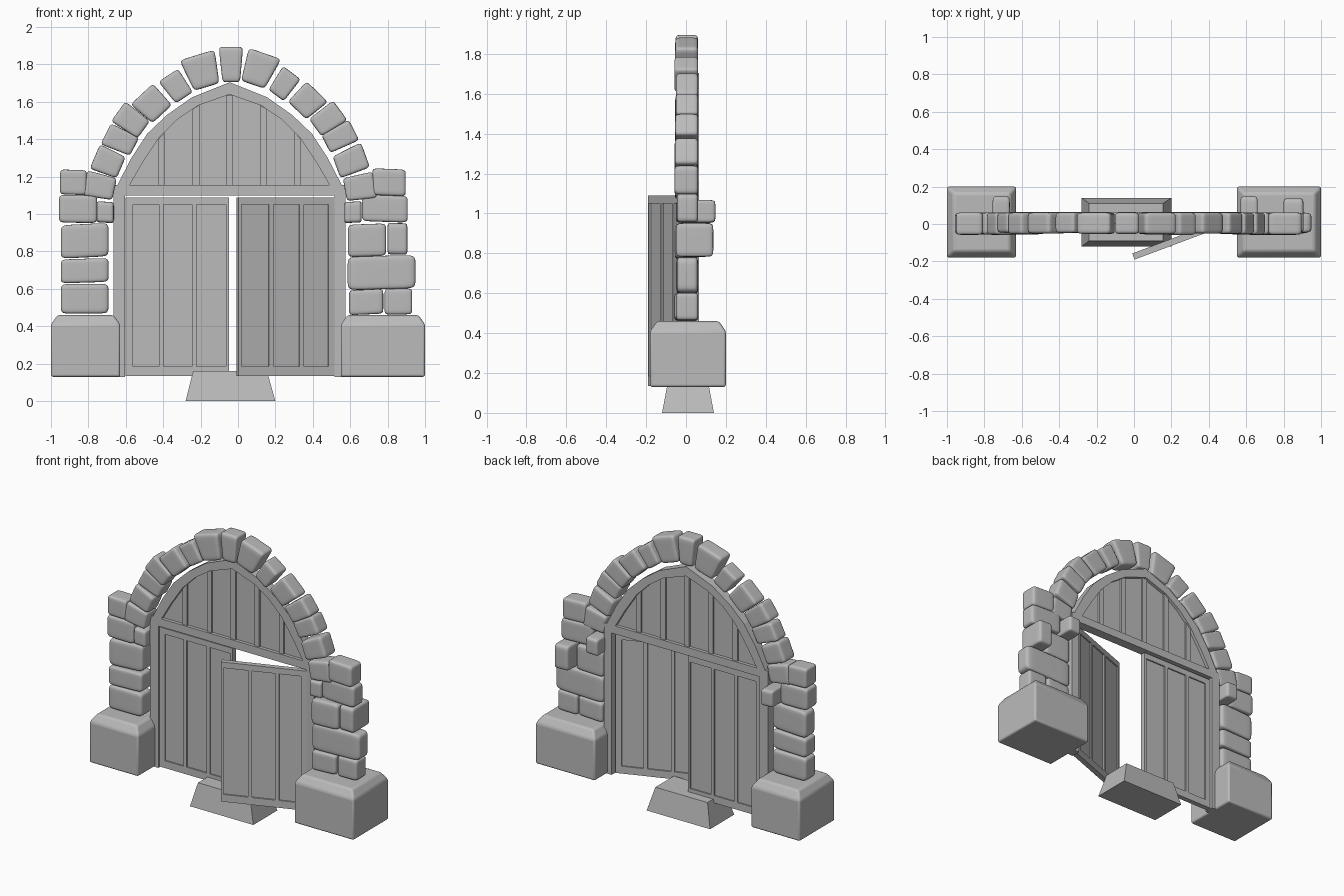
import bpy, bmesh, math, random
from mathutils import Vector, Matrix

if "Cube" in bpy.data.objects:
    bpy.data.objects.remove(bpy.data.objects["Cube"])

random.seed(4)
CX = -0.045                      # centre line of the doorway
grey = bpy.data.materials.new("stone_grey")
grey.diffuse_color = (0.5, 0.5, 0.5, 1)
grey.use_nodes = True
grey.node_tree.nodes["Principled BSDF"].inputs["Base Color"].default_value = grey.diffuse_color


def finish(bm, name, smooth=False, bevel=0):
    bmesh.ops.recalc_face_normals(bm, faces=bm.faces[:])
    mesh = bpy.data.meshes.new(name)
    bm.to_mesh(mesh)
    bm.free()
    mesh.materials.append(grey)
    ob = bpy.data.objects.new(name, mesh)
    bpy.context.collection.objects.link(ob)
    if bevel:
        mod = ob.modifiers.new("bevel", 'BEVEL')
        mod.width, mod.segments = bevel, 3
    if smooth:
        for p in mesh.polygons:
            p.use_smooth = True
    return ob


def box(bm, x0, x1, y0, y1, z0, z1):
    m = Matrix.Translation(((x0 + x1) / 2, (y0 + y1) / 2, (z0 + z1) / 2))
    m = m @ Matrix.Diagonal((x1 - x0, y1 - y0, z1 - z0, 1))
    bmesh.ops.create_cube(bm, size=1, matrix=m)


def stack(bm, rings):
    """Solid through rectangles (x0, x1, y0, y1, z)."""
    loops = [[bm.verts.new(p) for p in ((a, c, z), (b, c, z), (b, d, z), (a, d, z))]
             for a, b, c, d, z in rings]
    bm.faces.new(loops[0])
    bm.faces.new(loops[-1])
    for lo, hi in zip(loops, loops[1:]):
        for i in range(4):
            bm.faces.new((lo[i], lo[i - 1], hi[i - 1], hi[i]))


def prism(bm, pts, y0, y1):
    """Extrude an xz outline along y."""
    front = [bm.verts.new((x, y0, z)) for x, z in pts]
    back = [bm.verts.new((x, y1, z)) for x, z in pts]
    bm.faces.new(front)
    bm.faces.new(back)
    for i in range(len(pts)):
        bm.faces.new((front[i], front[i - 1], back[i - 1], back[i]))


def stone(name, x, z, angle, length, width, taper=0.0, y0=-0.05, y1=0.06):
    """Rounded block: length runs along angle, wider at the outer end."""
    bm = bmesh.new()
    bmesh.ops.create_cube(bm, size=2)
    bmesh.ops.subdivide_edges(bm, edges=bm.edges[:], cuts=9, use_grid_fill=True)
    c, s = math.cos(math.radians(angle)), math.sin(math.radians(angle))
    k = 9
    skew = random.uniform(-0.06, 0.06)
    y0 += random.uniform(-0.008, 0.006)
    for v in bm.verts:
        p = Vector([math.copysign(abs(a) ** 0.6, a) for a in v.co])
        p = p / sum(abs(a) ** k for a in p) ** (1 / k) * 1.02
        u = p.x * length / 2
        w = p.z * width / 2 * (1 + taper * p.x) + skew * u
        v.co = (x + u * c - w * s, (y0 + y1) / 2 + p.y * (y1 - y0) / 2, z + u * s + w * c)
    return finish(bm, name, smooth=True)


# Plinths under each pier
for name, x0, x1 in (("left_plinth", -1.0, -0.63), ("right_plinth", 0.55, 1.0)):
    bm = bmesh.new()
    stack(bm, [(x0, x1, -0.18, 0.2, 0.13), (x0, x1, -0.18, 0.2, 0.41),
               (x0 + 0.035, x1 - 0.035, -0.145, 0.165, 0.46)])
    ob = finish(bm, name, bevel=0.012)
    bpy.context.view_layer.objects.active = ob
    ob.select_set(True)
    bpy.ops.object.shade_smooth_by_angle(angle=math.radians(30))
    ob.select_set(False)

# Doorstep
bm = bmesh.new()
stack(bm, [(-0.28, 0.2, -0.12, 0.14, 0), (-0.24, 0.155, -0.09, 0.11, 0.16)])
finish(bm, "doorstep")

# Pier stones: x0, x1, z0, z1, and back y
piers = [(-0.95, -0.81, 1.105, 1.235, 0.06), (-0.955, -0.755, 0.955, 1.10, 0.06),
         (-0.755, -0.665, 0.955, 1.065, 0.145), (-0.945, -0.695, 0.77, 0.945, 0.06),
         (-0.945, -0.695, 0.635, 0.76, 0.06), (-0.945, -0.695, 0.47, 0.625, 0.06),
         (0.72, 0.895, 1.10, 1.24, 0.06), (0.665, 0.905, 0.96, 1.10, 0.06),
         (0.57, 0.66, 0.955, 1.065, 0.145), (0.59, 0.79, 0.775, 0.945, 0.06),
         (0.80, 0.905, 0.785, 0.95, 0.135), (0.59, 0.945, 0.60, 0.775, 0.06),
         (0.595, 0.775, 0.465, 0.595, 0.06), (0.785, 0.93, 0.465, 0.60, 0.06)]
for i, (x0, x1, z0, z1, back) in enumerate(piers):
    stone(f"pier_stone_{i}", (x0 + x1) / 2, (z0 + z1) / 2, 0, x1 - x0, z1 - z0, y1=back)

# Arch stones: x, z, outward angle, length, width
arch = [(-0.74, 1.15, 168, 0.16, 0.125), (-0.695, 1.278, 157, 0.15, 0.13),
        (-0.63, 1.395, 153, 0.165, 0.115), (-0.572, 1.5, 144, 0.165, 0.12),
        (-0.46, 1.588, 133, 0.15, 0.15), (-0.33, 1.682, 123, 0.145, 0.115),
        (-0.193, 1.765, 107, 0.175, 0.165), (-0.037, 1.80, 90, 0.185, 0.11),
        (0.112, 1.775, 71, 0.175, 0.155), (0.246, 1.695, 53, 0.145, 0.108),
        (0.37, 1.604, 46, 0.145, 0.145), (0.48, 1.508, 36, 0.16, 0.12),
        (0.545, 1.412, 27, 0.165, 0.112), (0.604, 1.283, 20, 0.165, 0.13),
        (0.652, 1.144, 170 - 160, 0.16, 0.13)]
for i, row in enumerate(arch):
    stone(f"arch_stone_{i}", *row, taper=0.16 if 5 < i < 9 else 0.07)

# Frame posts and header beam
bm = bmesh.new()
box(bm, CX - 0.62, CX - 0.558, 0, 0.065, 0.13, 1.1)
box(bm, CX + 0.562, CX + 0.62, 0, 0.065, 0.13, 1.1)
box(bm, CX - 0.62, CX + 0.62, 0, 0.065, 1.1, 1.155)
finish(bm, "door_frame")

# Pointed arch frame
outer = [(0.60, 1.155), (0.525, 1.30), (0.44, 1.43), (0.335, 1.53), (0.2, 1.625), (0, 1.705)]
inner = [(0.535, 1.155), (0.465, 1.275), (0.375, 1.41), (0.28, 1.505), (0.17, 1.58), (0, 1.64)]


def both_sides(half):
    return [(CX - x, z) for x, z in half] + [(CX + x, z) for x, z in half[-2::-1]]


out_pts, in_pts = both_sides(outer), both_sides(inner)
bm = bmesh.new()
for i in range(len(out_pts) - 1):
    prism(bm, [out_pts[i], out_pts[i + 1], in_pts[i + 1], in_pts[i]], 0, 0.065)
bmesh.ops.remove_doubles(bm, verts=bm.verts[:], dist=1e-5)
inside = [f for f in bm.faces if all(len(e.link_faces) > 2 for e in f.edges)]
bmesh.ops.delete(bm, geom=inside, context='FACES_ONLY')
finish(bm, "arch_frame")

# Planked panel filling the arch, with battens
bm = bmesh.new()
prism(bm, in_pts, 0.022, 0.043)
finish(bm, "arch_panel")


def arch_z(x):
    d = abs(x - CX)
    for (xa, za), (xb, zb) in zip(inner, inner[1:]):
        if xb <= d <= xa:
            return za + (zb - za) * (xa - d) / (xa - xb)


bm = bmesh.new()
for off in (-0.365, -0.18, 0, 0.18, 0.365):
    a, b = CX + off - 0.018, CX + off + 0.018
    prism(bm, [(a, 1.155), (b, 1.155), (b, arch_z(b)), (a, arch_z(a))], 0.01, 0.055)
finish(bm, "arch_battens")


# Door leaves: thin panel with stiles and rails, local x measured from the hinge
def door(name, hinge, side, turn):
    bm = bmesh.new()
    t, z0, z1 = 0.0175, 0.135, 1.09
    box(bm, 0.01, 0.545, -t + 0.009, t - 0.009, z0 + 0.01, z1 - 0.01)
    for a, b in ((0, 0.04), (0.18, 0.205), (0.355, 0.38), (0.537, 0.553)):
        box(bm, a, b, -t, t, z0, z1)
    for a, b in ((0.04, 0.18), (0.205, 0.355), (0.38, 0.537)):
        box(bm, a, b, -t, t, z0, 0.185)
        box(bm, a, b, -t, t, 1.05, z1)
    m = Matrix.Rotation(math.radians(turn), 4, 'Z') @ Matrix.Diagonal((side, 1, 1, 1))
    bmesh.ops.transform(bm, matrix=Matrix.Translation((*hinge, 0)) @ m, verts=bm.verts[:])
    finish(bm, name)


door("left_door", (-0.602, 0.03), 1, 0)
door("right_door", (0.515, 0.02), -1, 20.5)
